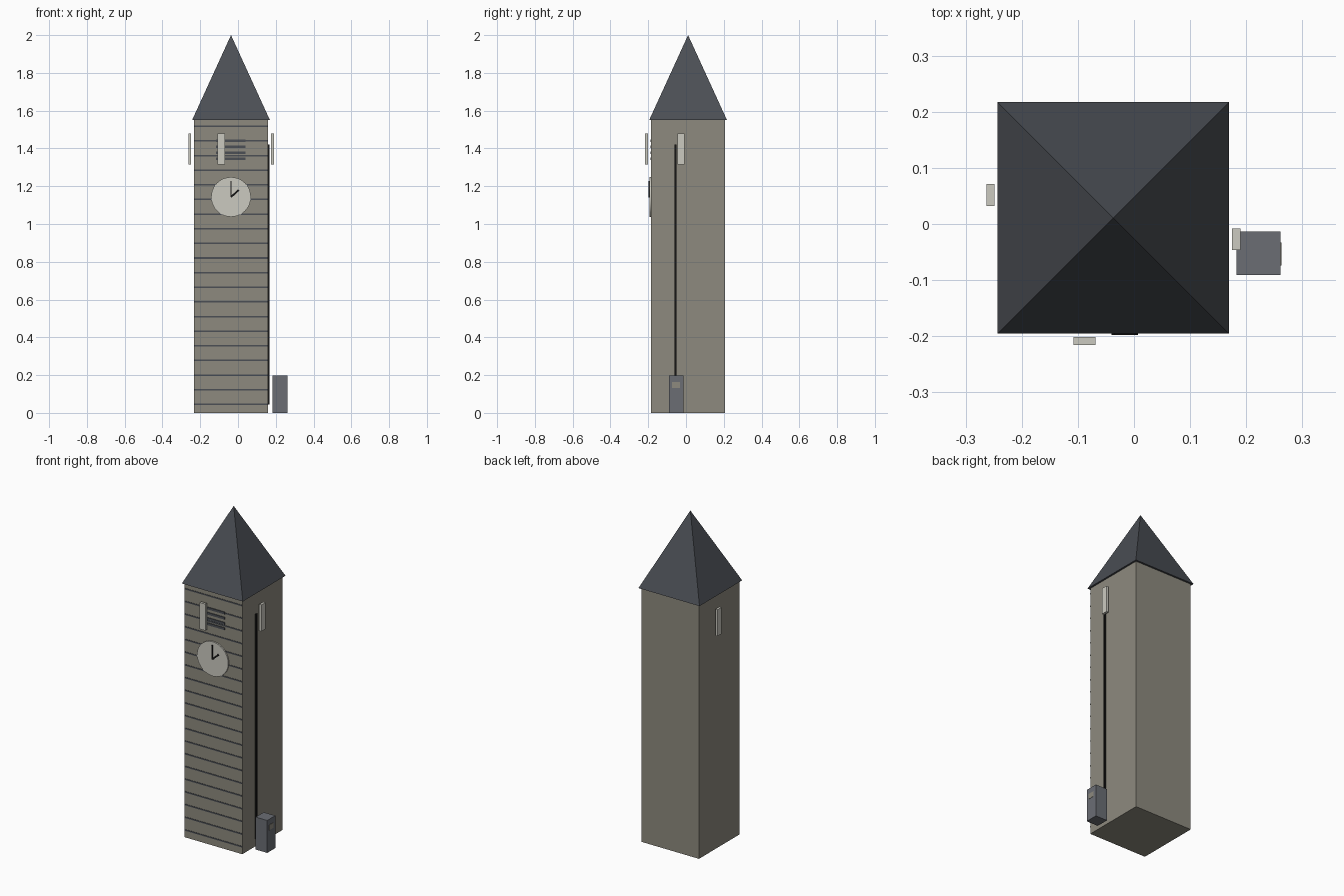
import bpy
import math

cube = bpy.data.objects.get("Cube")
if cube:
    bpy.data.objects.remove(cube, do_unlink=True)


def material(name, rgb):
    m = bpy.data.materials.new(name)
    m.use_nodes = True
    m.diffuse_color = (*rgb, 1)
    m.node_tree.nodes["Principled BSDF"].inputs["Base Color"].default_value = (*rgb, 1)
    return m


STONE = material("stone", (0.27, 0.255, 0.21))
SLATE = material("slate", (0.07, 0.077, 0.09))
PALE = material("pale_plaster", (0.60, 0.59, 0.53))
BLACK = material("black_iron", (0.008, 0.008, 0.008))
STEEL = material("grey_steel", (0.145, 0.155, 0.175))

CX, CY = -0.037, 0.011     # tower axis
HALF = 0.195               # tower half width
FRONT = CY - HALF
SIDE = CX + HALF
EAVES = 1.55
CLOCK_Z = 1.143


def finish(name, mat):
    ob = bpy.context.object
    ob.name = name
    ob.data.materials.append(mat)
    return ob


def box(name, mat, x, y, z, turn=0):
    """Box from (min, max) extents, optionally turned about y."""
    spans = (x, y, z)
    bpy.ops.mesh.primitive_cube_add(size=1, location=[(a + b) / 2 for a, b in spans])
    ob = finish(name, mat)
    ob.scale = [b - a for a, b in spans]
    ob.rotation_euler.y = turn
    return ob


# Tower shaft and pyramid roof
box("tower_shaft", STONE, (CX - HALF, SIDE), (FRONT, CY + HALF), (0, EAVES))
bpy.ops.mesh.primitive_cone_add(vertices=4, radius1=0.206 * math.sqrt(2), radius2=0,
                                depth=2 - EAVES, location=(CX, CY, (2 + EAVES) / 2),
                                rotation=(0, 0, math.pi / 4))
finish("roof", SLATE)

# Courses across the front
for i in range(20):
    z = 0.045 + i * 0.0775
    box(f"front_course_{i + 1}", SLATE, (CX - HALF, SIDE),
        (FRONT - 0.002, FRONT + 0.002), (z - 0.004, z + 0.004))

# Belfry louvres
for i in range(4):
    z = 1.345 + i * 0.032
    box(f"louvre_{i + 1}", SLATE, (CX - 0.08, CX + 0.078),
        (FRONT - 0.004, FRONT + 0.002), (z - 0.007, z + 0.007))

# Clock face and hands
bpy.ops.mesh.primitive_cylinder_add(vertices=48, radius=0.105, depth=0.008,
                                    location=(CX, FRONT - 0.004, CLOCK_Z),
                                    rotation=(math.pi / 2, 0, 0))
finish("clock_face", PALE)
bpy.ops.object.shade_smooth_by_angle()


def hand(name, length, width, angle):
    dx, dz = math.sin(angle) * length / 2, math.cos(angle) * length / 2
    x, z = CX + dx, CLOCK_Z + dz
    box(name, BLACK, (x - width / 2, x + width / 2), (FRONT - 0.014, FRONT - 0.008),
        (z - length / 2, z + length / 2), angle)


hand("minute_hand", 0.085, 0.007, 0)
hand("hour_hand", 0.055, 0.01, math.radians(48))

# Stand-off shutters on three sides
SHUTTER_Z = (1.316, 1.478)
box("front_shutter", PALE, (-0.108, -0.069), (-0.216, -0.201), SHUTTER_Z)
box("left_shutter", PALE, (0.175, 0.190), (-0.046, -0.008), SHUTTER_Z)
box("right_shutter", PALE, (-0.263, -0.249), (0.032, 0.071), SHUTTER_Z)

# Cable down the side to the equipment cabinet
box("cable", BLACK, (SIDE, SIDE + 0.01), (-0.061, -0.051), (0.045, 1.42))
box("cabinet", STEEL, (0.183, 0.261), (-0.091, -0.013), (0, 0.198))
box("cabinet_label", STONE, (0.260, 0.263), (-0.074, -0.033), (0.132, 0.164))
